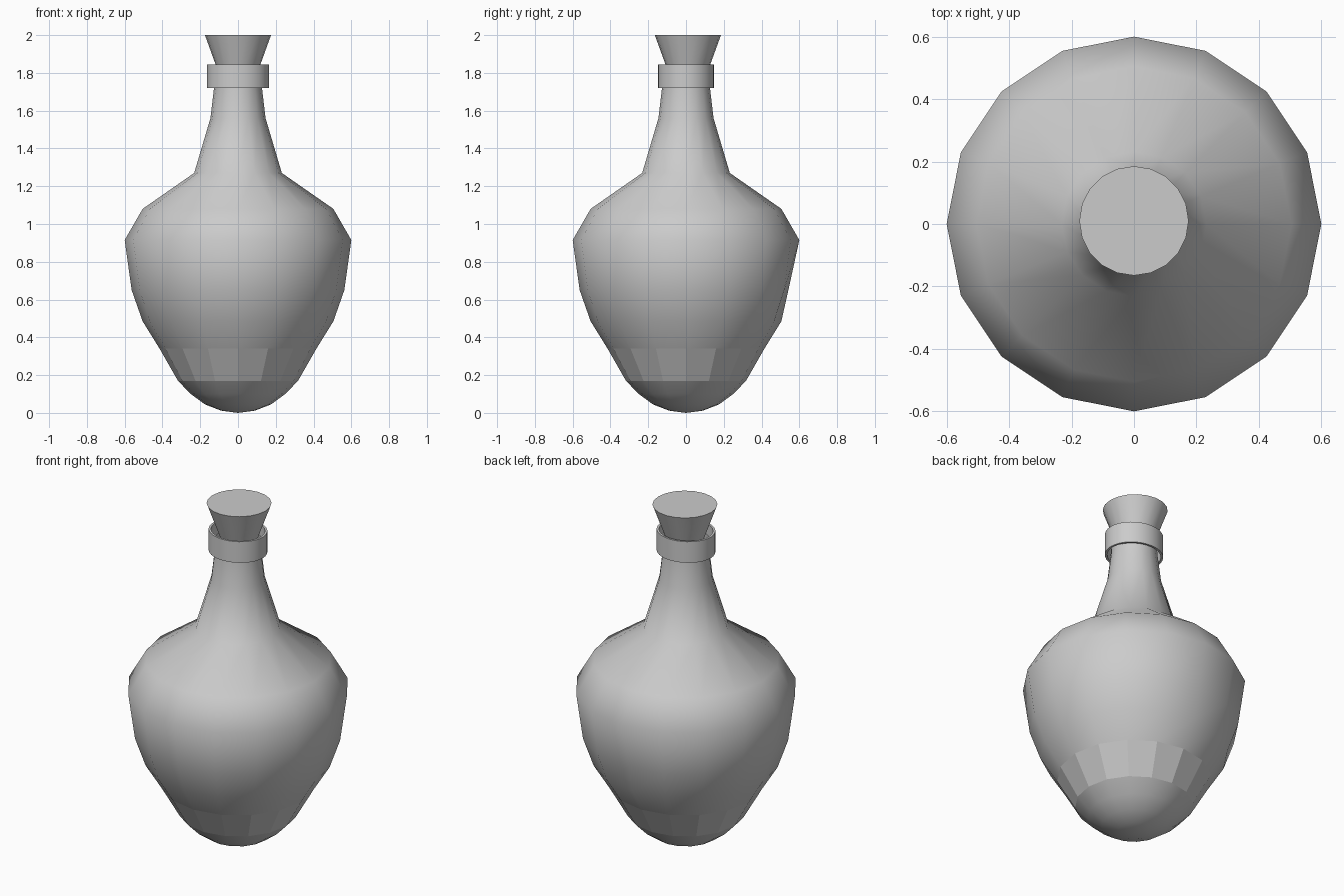
import bpy, bmesh
from math import cos, sin, pi

cube = bpy.data.objects.get("Cube")
if cube:
    bpy.data.objects.remove(cube)

grey = bpy.data.materials.new("plain grey")
grey.use_nodes = True
colour = (0.6, 0.6, 0.6, 1)
grey.diffuse_color = colour
grey.node_tree.nodes["Principled BSDF"].inputs["Base Color"].default_value = colour


def lathe(name, profile, sides, y_scale=1.0, y=0.0, closed=False, flat=None):
    """Turn (radius, height) points about z; radius 0 makes a pole."""
    bm = bmesh.new()
    rings = []
    for r, z in profile:
        if r == 0:
            rings.append([bm.verts.new((0, 0, z))] * sides)
        else:
            rings.append([bm.verts.new((r * cos(2 * pi * i / sides),
                                        r * sin(2 * pi * i / sides) * y_scale, z))
                          for i in range(sides)])
    pairs = list(zip(rings, rings[1:]))
    if closed:
        pairs.append((rings[-1], rings[0]))
    for low, high in pairs:
        for i in range(sides):
            j = (i + 1) % sides
            corners = dict.fromkeys((low[i], low[j], high[j], high[i]))
            bm.faces.new(list(corners))
    bmesh.ops.recalc_face_normals(bm, faces=bm.faces)
    mesh = bpy.data.meshes.new(name)
    bm.to_mesh(mesh)
    bm.free()
    obj = bpy.data.objects.new(name, mesh)
    bpy.context.collection.objects.link(obj)
    obj.location.y = y
    mesh.materials.append(grey)
    bpy.ops.object.select_all(action="DESELECT")
    obj.select_set(True)
    bpy.context.view_layer.objects.active = obj
    bpy.ops.object.shade_smooth_by_angle(angle=pi / 3)
    # Faceted band
    if flat:
        for face in mesh.polygons:
            if flat[0] < face.center.z < flat[1]:
                face.use_smooth = False
    return obj


# Bottle body and neck, in one smooth surface
body = lathe("bottle_body", [
    (0, 0), (0.09, 0.012), (0.175, 0.045), (0.25, 0.1), (0.318, 0.17),
    (0.415, 0.34), (0.505, 0.485), (0.563, 0.65), (0.6, 0.915), (0.505, 1.08),
    (0.232, 1.27), (0.146, 1.56), (0.127, 1.72), (0.122, 1.8)],
    16, flat=(0.17, 0.34))

# Slight dent at the back of the belly
for v in body.data.vertices:
    if abs(v.co.z - 0.65) < 0.01 and v.co.y > 0.55:
        v.co.y = 0.542

# Thin collar around the mouth
lathe("neck_collar", [(0.163, 1.72), (0.163, 1.845), (0.15, 1.845), (0.15, 1.72)],
      32, y_scale=0.91, closed=True)

# Tapered stopper set in the mouth
lathe("stopper", [(0, 1.74), (0.082, 1.74), (0.117, 1.84), (0.175, 2.0), (0, 2.0)],
      20, y=0.01)
